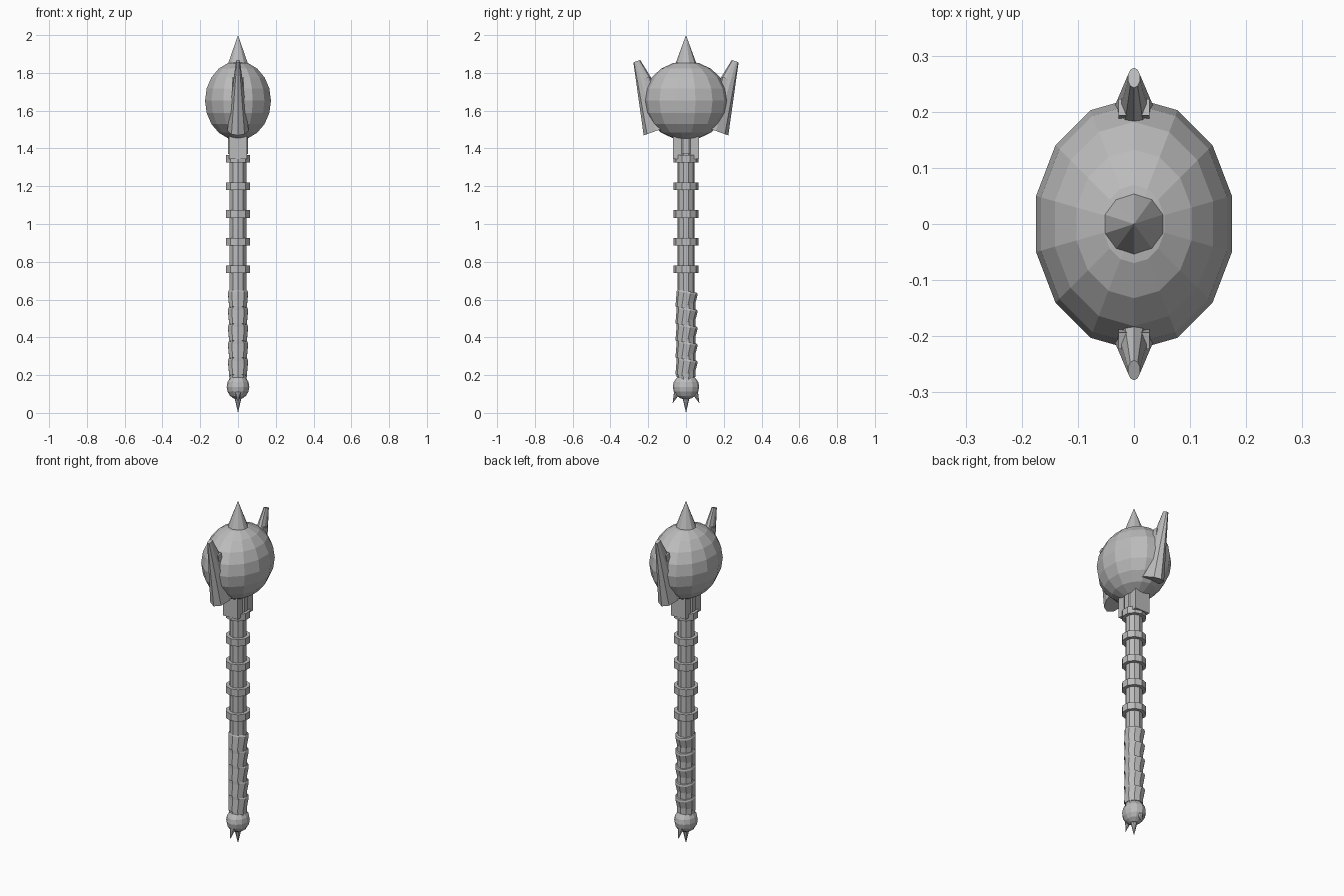
import bpy, bmesh, math
from mathutils import Matrix, Vector

if "Cube" in bpy.data.objects:
    bpy.data.objects.remove(bpy.data.objects["Cube"])

steel = bpy.data.materials.new("steel grey")
steel.diffuse_color = (0.5, 0.5, 0.5, 1)
steel.use_nodes = True
steel.node_tree.nodes["Principled BSDF"].inputs["Base Color"].default_value = steel.diffuse_color


def finish(name, bm, matrix):
    bmesh.ops.recalc_face_normals(bm, faces=bm.faces)
    mesh = bpy.data.meshes.new(name)
    bm.to_mesh(mesh)
    bm.free()
    mesh.transform(matrix)
    mesh.materials.append(steel)
    obj = bpy.data.objects.new(name, mesh)
    bpy.context.collection.objects.link(obj)
    return obj


def lathe(name, profile, sides, loc=(0, 0, 0), tilt=0, scale=(1, 1, 1)):
    """Spin (radius, height) points round z, then scale, tilt about x and move."""
    bm = bmesh.new()
    rings = []
    for r, z in profile:
        if r < 1e-5:
            rings.append([bm.verts.new((0, 0, z))])
        else:
            angles = [math.pi / 2 + 2 * math.pi * i / sides for i in range(sides)]
            rings.append([bm.verts.new((r * math.cos(a), r * math.sin(a), z)) for a in angles])
    for a, b in zip(rings, rings[1:]):
        for i in range(sides):
            j = (i + 1) % sides
            quad = [a[i % len(a)], a[j % len(a)], b[j % len(b)], b[i % len(b)]]
            bm.faces.new(list(dict.fromkeys(quad)))
    for ring in (rings[0], rings[-1]):
        if len(ring) > 1:
            bm.faces.new(ring)
    m = (Matrix.Translation(loc) @ Matrix.Rotation(math.radians(tilt), 4, 'X')
         @ Matrix.Diagonal((*scale, 1)))
    return finish(name, bm, m)


def box(name, loc, size, tilt=0):
    bm = bmesh.new()
    bmesh.ops.create_cube(bm, size=1)
    m = (Matrix.Translation(loc) @ Matrix.Rotation(math.radians(tilt), 4, 'X')
         @ Matrix.Diagonal((*size, 1)))
    return finish(name, bm, m)


def ball(name, z, radii, sides, rows):
    profile = [(math.sin(math.pi * i / rows), -math.cos(math.pi * i / rows))
               for i in range(rows + 1)]
    return lathe(name, profile, sides, (0, 0, z), 0, radii)


# Head and top spike
ball("head", 1.653, (0.179, 0.225, 0.209), 14, 10)
lathe("top_spike", [(0.055, 1.85), (0, 2.0)], 10)

# Blades and lugs on both sides of the head
for side, word in ((1, "back"), (-1, "front")):
    lathe(word + "_blade", [(0.10, 0), (0.019, 0.382)], 10,
          (0, side * 0.13, 1.503), -20 * side, (0.59, 1, 1))
    box(word + "_lug", (0, side * 0.2, 1.735), (0.056, 0.03, 0.08), -12 * side)
    # Neck blocks clasping the shaft below the head
    box(word + "_neck_block", (0, side * 0.045, 1.41), (0.094, 0.05, 0.13))
lathe("neck_collar", [(0.055, 1.37), (0.055, 1.48)], 10)

# Shaft with raised rings
lathe("shaft", [(0.046, 0.17), (0.046, 1.47)], 10)
for i in range(5):
    z = 0.76 + i * 0.1465
    lathe(f"shaft_ring_{i + 1}", [(0.066, z - 0.02), (0.066, z + 0.02)], 10)

# Grip wrapped in overlapping tilted bands
lathe("grip_core", [(0.05, 0.19), (0.05, 0.58)], 10)
for i in range(5):
    lathe(f"grip_band_{i + 1}", [(0.049, -0.045), (0.056, 0.035), (0.052, 0.045)], 10,
          (0, 0, 0.24 + i * 0.09), -10)

# Pommel and its three spikes
ball("pommel", 0.138, (0.06, 0.07, 0.067), 12, 8)
lathe("pommel_spike_middle", [(0.022, 0.095), (0, 0.0)], 8)
for side, word in ((1, "back"), (-1, "front")):
    lathe("pommel_spike_" + word, [(0.02, 0.0), (0, -0.075)], 8,
          (0, side * 0.043, 0.12), 22 * side)
